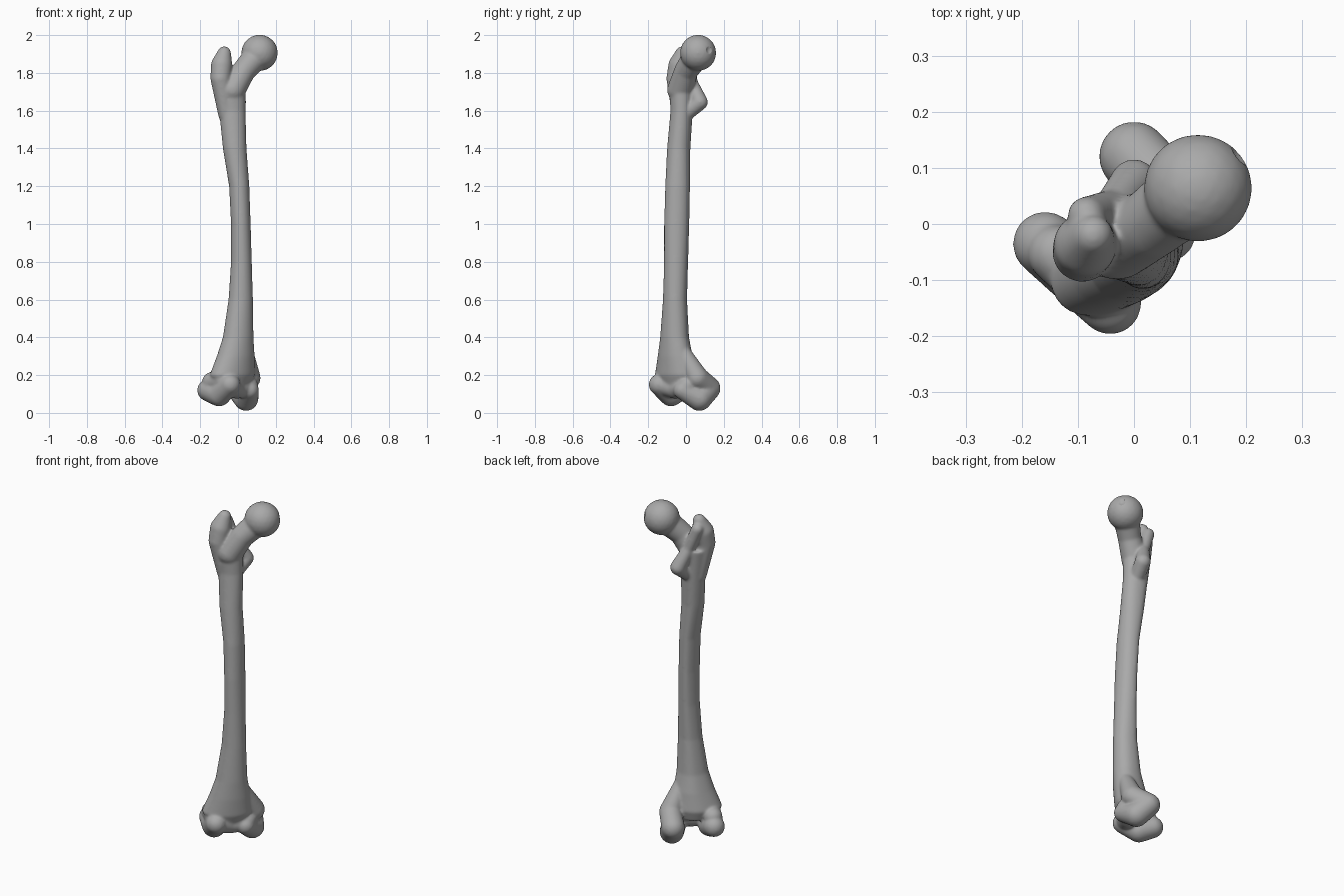
import bpy, bmesh, math
from mathutils import Vector

cube = bpy.data.objects.get("Cube")
if cube:
    bpy.data.objects.remove(cube, do_unlink=True)

bone_mat = bpy.data.materials.new("bone grey")
bone_mat.use_nodes = True
GREY = (0.4, 0.4, 0.4, 1)
bone_mat.diffuse_color = GREY
bone_mat.node_tree.nodes["Principled BSDF"].inputs["Base Color"].default_value = GREY

# Unit ball directions shared by every rounded mass
ball = bmesh.new()
bmesh.ops.create_icosphere(ball, subdivisions=3, radius=1)
DIRS = [v.co.copy() for v in ball.verts]
ball.free()

bm = bmesh.new()


def chain(*balls):
    """Tapered rounded limb through balls given as (x, y, z, radius)."""
    for a, b in zip(balls, balls[1:]):
        verts = [bm.verts.new(Vector(s[:3]) + d * s[3]) for s in (a, b) for d in DIRS]
        hull = bmesh.ops.convex_hull(bm, input=verts)
        loose = {g for g in hull["geom_interior"] + hull["geom_unused"]
                 if isinstance(g, bmesh.types.BMVert)}
        bmesh.ops.delete(bm, geom=list(loose), context="VERTS")


def knee(u, v, z, r):
    """Knee axes: u runs to the inner side, v to the back, turned 45 degrees."""
    s = math.sqrt(0.5)
    return ((u - v) * s, (u + v) * s, z, r)


# Shaft: z, x range, y range, skew of the section
SHAFT = [
    (1.74, -0.12, 0.04, -0.09, 0.04, 0),
    (1.6, -0.10, 0.04, -0.082, 0.033, 0),
    (1.4, -0.08, 0.045, -0.10, 0.02, 0),
    (1.2, -0.047, 0.06, -0.11, 0.018, 0),
    (1.0, -0.037, 0.067, -0.116, 0.014, 0),
    (0.8, -0.037, 0.073, -0.116, 0.008, 0),
    (0.6, -0.05, 0.079, -0.122, 0.003, 0.05),
    (0.4, -0.08, 0.082, -0.137, 0.014, 0.15),
    (0.3, -0.112, 0.088, -0.15, 0.035, 0.27),
    (0.2, -0.15, 0.09, -0.165, 0.05, 0.4),
    (0.14, -0.12, 0.06, -0.14, 0.03, 0.4),
]
SIDES = 40
rings = []
for z, x0, x1, y0, y1, skew in SHAFT:
    ring = []
    for i in range(SIDES):
        t = math.tau * i / SIDES
        # Rough ridge down the back of the shaft
        k = 1 + 0.1 * max(0, math.cos(t - math.radians(115))) ** 10
        c, s = k * math.cos(t), k * math.sin(t)
        s = s * math.sqrt(1 - skew * skew) + skew * c
        ring.append(bm.verts.new(((x0 + x1 + (x1 - x0) * c) / 2,
                                  (y0 + y1 + (y1 - y0) * s) / 2, z)))
    rings.append(ring)
for a, b in zip(rings, rings[1:]):
    for i in range(SIDES):
        j = (i + 1) % SIDES
        bm.faces.new((a[i], b[i], b[j], a[j]))
bm.faces.new(rings[0])
bm.faces.new(rings[-1][::-1])

# Ball head and neck
HEAD = Vector((0.115, 0.064, 1.906))
for d in (0, 0.002):
    chain((*HEAD, 0.096), (HEAD.x - d, HEAD.y, HEAD.z, 0.096))
chain((0.1, 0.055, 1.89, 0.07), (0.03, 0, 1.81, 0.063), (-0.03, -0.03, 1.71, 0.07))

# Greater and lesser trochanters with the crest between them
chain((-0.073, -0.02, 1.905, 0.036), (-0.087, -0.037, 1.84, 0.057),
      (-0.092, -0.05, 1.77, 0.054), (-0.06, -0.03, 1.58, 0.045))
chain((-0.085, 0.015, 1.87, 0.034), (-0.04, 0.03, 1.75, 0.032),
      (0, 0.073, 1.645, 0.043), (-0.02, -0.005, 1.58, 0.04))

# Inner condyle
chain(knee(0.085, 0.085, 0.13, 0.063), knee(0.08, 0.02, 0.076, 0.066),
      knee(0.03, -0.055, 0.12, 0.05))
chain(knee(0.085, 0.085, 0.13, 0.063), knee(0.085, 0, 0.185, 0.06),
      knee(0.02, -0.04, 0.32, 0.04))
# Outer condyle
chain(knee(-0.137, 0.087, 0.12, 0.058), knee(-0.127, 0.015, 0.098, 0.064),
      knee(-0.13, -0.07, 0.15, 0.056))
chain(knee(-0.135, 0.06, 0.165, 0.052), knee(-0.125, -0.02, 0.17, 0.06),
      knee(-0.07, -0.04, 0.33, 0.05))
# Front bridge under the kneecap groove
chain(knee(0.04, -0.035, 0.14, 0.055), knee(-0.045, -0.035, 0.13, 0.055),
      knee(-0.12, -0.05, 0.15, 0.06))

bmesh.ops.recalc_face_normals(bm, faces=bm.faces)
mesh = bpy.data.meshes.new("thigh_bone")
bm.to_mesh(mesh)
bm.free()
bone = bpy.data.objects.new("thigh_bone", mesh)
bpy.context.collection.objects.link(bone)
mesh.materials.append(bone_mat)

# Cutter for the small pit in the ball head
pit_dir = Vector((0.75, 0.6, 0.15)).normalized()
bpy.ops.mesh.primitive_uv_sphere_add(radius=0.03, location=HEAD + pit_dir * 0.115)
pit = bpy.context.object
pit.name = "head_pit_cutter"
pit.hide_render = True
pit.hide_set(True)
pit.display_type = "WIRE"
pit.data.materials.append(bone_mat)

# Fuse all masses, cut the pit and soften the joins
fuse = bone.modifiers.new("fuse", "REMESH")
fuse.mode = "VOXEL"
fuse.voxel_size = 0.006
fuse.use_smooth_shade = True
cut = bone.modifiers.new("pit", "BOOLEAN")
cut.operation = "DIFFERENCE"
cut.object = pit
soften = bone.modifiers.new("soften", "SMOOTH")
soften.factor = 0.5
soften.iterations = 14
